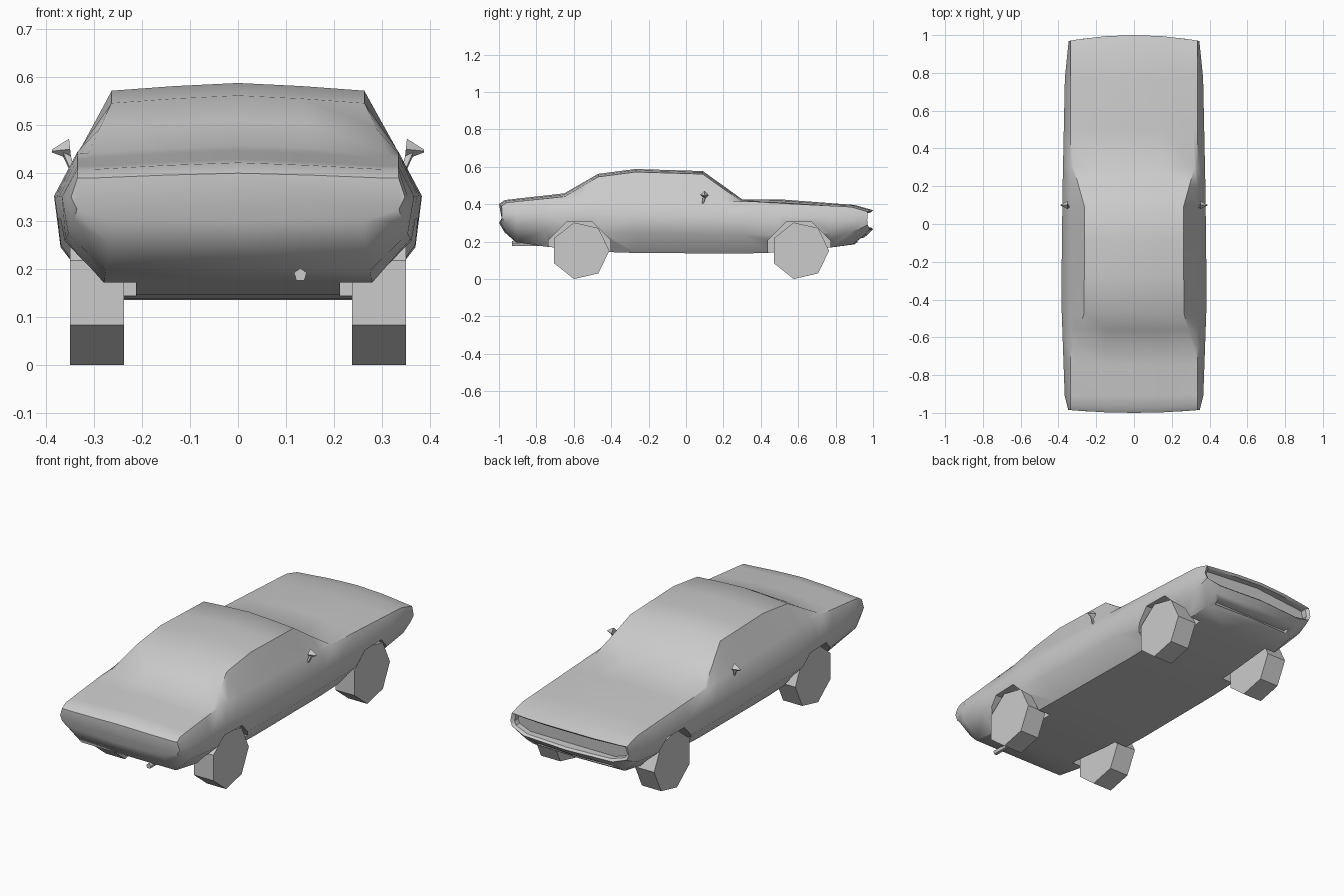
import bpy, bmesh, math
from mathutils import Vector, Matrix

cube = bpy.data.objects.get("Cube")
if cube:
    bpy.data.objects.remove(cube, do_unlink=True)

grey = bpy.data.materials.new("plain grey")
grey.use_nodes = True
color = (0.6, 0.6, 0.6, 1)
grey.diffuse_color = color
grey.node_tree.nodes["Principled BSDF"].inputs["Base Color"].default_value = color


def finish(name, bm):
    """Turn a bmesh into a named grey object."""
    bmesh.ops.recalc_face_normals(bm, faces=bm.faces)
    mesh = bpy.data.meshes.new(name)
    bm.to_mesh(mesh)
    bm.free()
    mesh.materials.append(grey)
    obj = bpy.data.objects.new(name, mesh)
    bpy.context.collection.objects.link(obj)
    return obj


def loft(name, rings):
    """Skin a list of equal rings and cap both ends."""
    bm = bmesh.new()
    loops = [[bm.verts.new(p) for p in ring] for ring in rings]
    for a, b in zip(loops, loops[1:]):
        for i in range(len(a)):
            j = (i + 1) % len(a)
            bm.faces.new((a[i], a[j], b[j], b[i]))
    bm.faces.new(loops[0])
    bm.faces.new(loops[-1])
    return finish(name, bm)


def prism(name, sides, radius, y, z, x0, x1, phase=0.0):
    """Polygonal drum lying along x."""
    angles = [phase + math.tau * i / sides for i in range(sides)]
    return loft(name, [[(x, y + radius * math.cos(a), z + radius * math.sin(a))
                        for a in angles] for x in (x0, x1)])


def spike(name, start, end, r1, r2, sides):
    """Tapered bar between two points."""
    a, b = Vector(start), Vector(end)
    turn = (b - a).to_track_quat('Z', 'Y').to_matrix().to_4x4()
    bm = bmesh.new()
    bmesh.ops.create_cone(bm, cap_ends=True, segments=sides, radius1=r1, radius2=r2,
                          depth=(b - a).length,
                          matrix=Matrix.Translation((a + b) / 2) @ turn)
    return finish(name, bm)


def at(curve, y):
    """Linear lookup in a (y, value) curve."""
    for (ya, va), (yb, vb) in zip(curve, curve[1:]):
        if y <= yb:
            return va + (vb - va) * (y - ya) / (yb - ya)
    return curve[-1][1]


# Lengthwise curves of the body shell
floor = [(-1, .3), (-.97, .25), (-.91, .197), (-.75, .173), (-.41, .14), (.43, .135),
         (.77, .168), (.9, .185), (.97, .235), (1, .265)]
width = [(-1, .348), (-.91, .367), (-.4, .385), (.2, .378), (.77, .366), (1, .346)]
waist = [(-1, .35), (-.4, .355), (.7, .33), (1, .315)]
shoulder = [(-1, .39), (-.97, .408), (-.6, .445), (-.3, .44), (.3, .415), (.9, .385), (1, .36)]
roof = [(-1, .4), (-.97, .422), (-.65, .458), (-.47, .562), (-.27, .588), (.09, .577),
        (.3, .426), (.5, .426), (.9, .396), (1, .368)]
roof_edge = [(-1, .3), (-.65, .312), (-.47, .264), (.09, .262), (.3, .32), (1, .3)]
stations = [-1, -.97, -.91, -.75, -.65, -.56, -.47, -.27, -.09, .09, .2, .3, .5,
            .77, .9, .97, 1]


def section(y):
    """Closed cross-section, bowed in plan at the two ends."""
    low, mid, w = at(floor, y), at(waist, y), at(width, y)
    side, top, edge = at(shoulder, y), at(roof, y), at(roof_edge, y)
    edge_z = max(side, top - .016)
    half = [(0, low), (w * .75, low), (w * .965, (low + mid) / 2), (w, mid),
            (.335, side), (edge, edge_z), (edge / 2, edge_z + (top - edge_z) * .6), (0, top)]
    ring = half + [(-x, z) for x, z in half[-2:0:-1]]
    bow = .03 * max(0, (y - .8) / .2) - .015 * max(0, (-y - .9) / .1)
    return [Vector((x, y - bow * (x / .34) ** 2, z)) for x, z in ring]


rings = [section(y) for y in stations]
# Recessed opening in the +y end
rings.append([Vector((p.x * .95, p.y - .01, .315 + (p.z - .315) * .8)) for p in rings[-1]])
rings.append([p - Vector((0, .03, 0)) for p in rings[-1]])
body = loft("body", rings)

# Wheel arches and lower air slot
axles = {"rear": .61, "front": -.565}
cutters = []
for y in (-.57, .605):
    for s in (-1, 1):
        cutters.append(prism("arch_cutter", 8, .18, y, .138, s * .213, s * .5, math.pi / 8))
slot = [(-.9, .2), (-.9, .22), (-1.1, .22), (-1.1, .2)]
cutters.append(loft("slot_cutter", [[(x, -y, z) for y, z in slot] for x in (-.23, .23)]))
bpy.context.view_layer.objects.active = body
for cutter in cutters:
    cutter.hide_render = True
    mod = body.modifiers.new("cut", 'BOOLEAN')
    mod.operation = 'DIFFERENCE'
    mod.solver = 'EXACT'
    mod.object = cutter
    bpy.ops.object.modifier_apply(modifier=mod.name)
for cutter in cutters:
    bpy.data.objects.remove(cutter, do_unlink=True)
bpy.ops.object.select_all(action='DESELECT')
body.select_set(True)
bpy.ops.object.shade_smooth_by_angle(angle=math.radians(40))

# Wheels and door mirrors
for side, s in (("left", 1), ("right", -1)):
    for end, y in axles.items():
        prism(f"{end}_{side}_wheel", 7, .155, y, .151, s * .238, s * .35)
    spike(f"{side}_mirror_stalk", (s * .345, .09, .405), (s * .36, .1, .445), .006, .01, 4)
    spike(f"{side}_mirror_head", (s * .35, .1, .45), (s * .388, .1, .446), .022, .003, 4)

# Exhaust pipe
spike("exhaust_pipe", (.13, -.93, .188), (.13, -.7, .188), .014, .012, 5)
